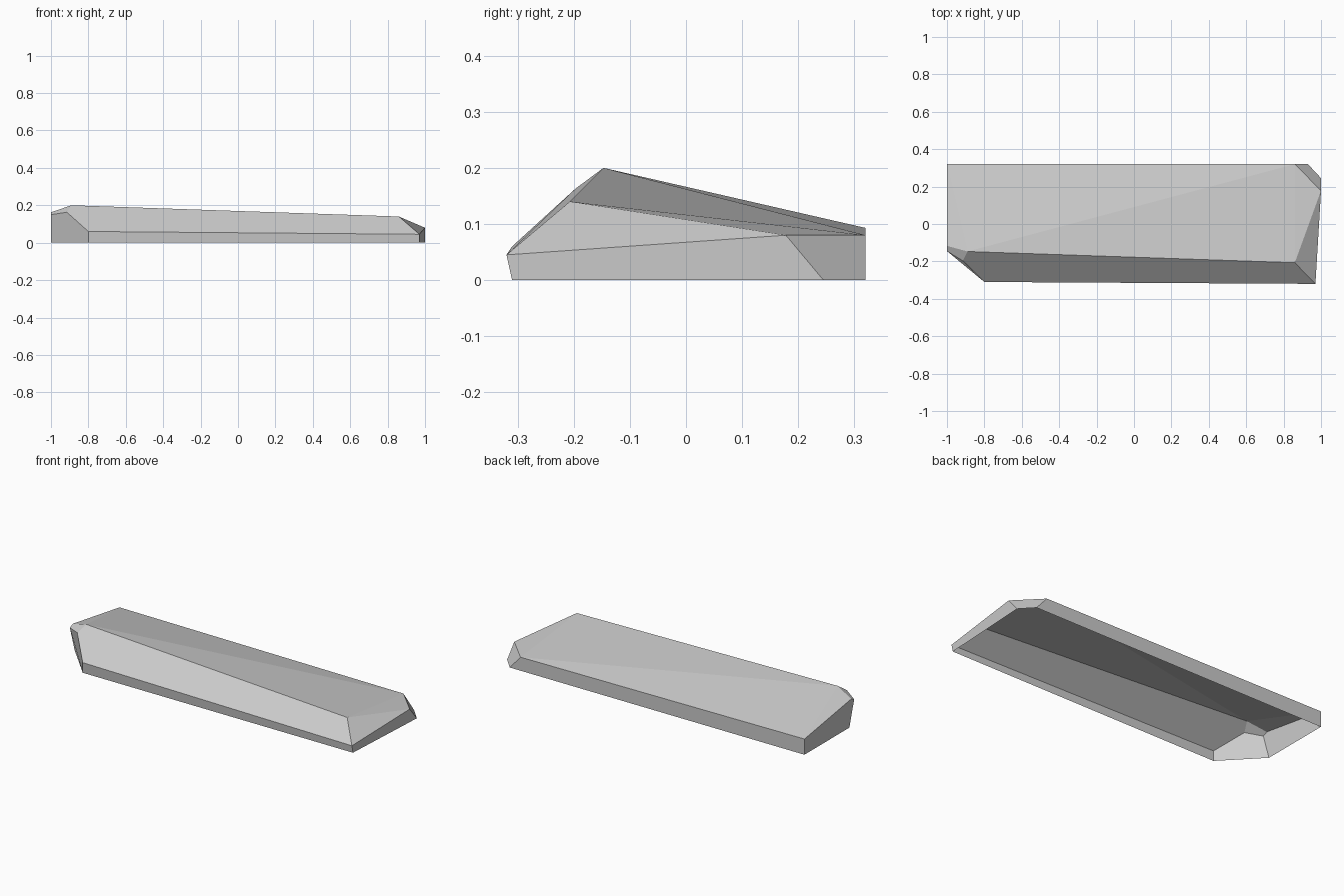
import bpy
import bmesh

cube = bpy.data.objects.get("Cube")
if cube:
    bpy.data.objects.remove(cube, do_unlink=True)


def make_material(name, value):
    """One flat grey material."""
    mat = bpy.data.materials.new(name)
    mat.use_nodes = True
    colour = (value, value, value, 1)
    mat.diffuse_color = colour
    mat.node_tree.nodes["Principled BSDF"].inputs["Base Color"].default_value = colour
    return mat


# Named corners of the faceted slab: ground outline, then shoulder, then crest
corners = {
    "ground_front_right": (-0.80, -0.31, 0),
    "ground_front_left": (0.97, -0.31, 0),
    "ground_end_left": (1, 0.245, 0),
    "ground_back_left": (0.93, 0.32, 0),
    "ground_back_right": (-1, 0.32, 0),
    "ground_end_right": (-1, -0.10, 0),
    "shoulder_front_right": (-0.80, -0.31, 0.06),
    "shoulder_front_left": (0.97, -0.32, 0.045),
    "shoulder_end_left": (1, 0.178, 0.08),
    "shoulder_back_left": (0.86, 0.32, 0.08),
    "shoulder_back_right": (-1, 0.32, 0.093),
    "shoulder_end_right": (-1, -0.145, 0.15),
    "chip_front": (-0.915, -0.197, 0.163),
    "chip_back": (-1, -0.117, 0.163),
    "crest_right": (-0.89, -0.147, 0.20),
    "crest_left": (0.86, -0.207, 0.14),
}

# Facets, wound outwards; the underside is open
facets = [
    # side walls
    "ground_front_right ground_front_left shoulder_front_left shoulder_front_right",
    "ground_front_left ground_end_left shoulder_end_left shoulder_front_left",
    "ground_end_left ground_back_left shoulder_back_left shoulder_end_left",
    "ground_back_left ground_back_right shoulder_back_right shoulder_back_left",
    "ground_back_right ground_end_right shoulder_end_right chip_back shoulder_back_right",
    # chipped corner
    "ground_end_right ground_front_right shoulder_front_right chip_front shoulder_end_right",
    "shoulder_end_right chip_front crest_right chip_back",
    # front slope and left bevel
    "shoulder_front_right shoulder_front_left crest_left crest_right chip_front",
    "shoulder_front_left shoulder_end_left crest_left",
    # top
    "crest_right crest_left shoulder_back_left",
    "crest_left shoulder_end_left shoulder_back_left",
    "crest_right shoulder_back_left shoulder_back_right",
    "crest_right shoulder_back_right chip_back",
]

bm = bmesh.new()
verts = {name: bm.verts.new(co) for name, co in corners.items()}
for facet in facets:
    bm.faces.new([verts[name] for name in facet.split()])

mesh = bpy.data.meshes.new("stone_slab")
bm.to_mesh(mesh)
bm.free()
mesh.materials.append(make_material("stone_grey", 0.6))
slab = bpy.data.objects.new("stone_slab", mesh)
bpy.context.scene.collection.objects.link(slab)
